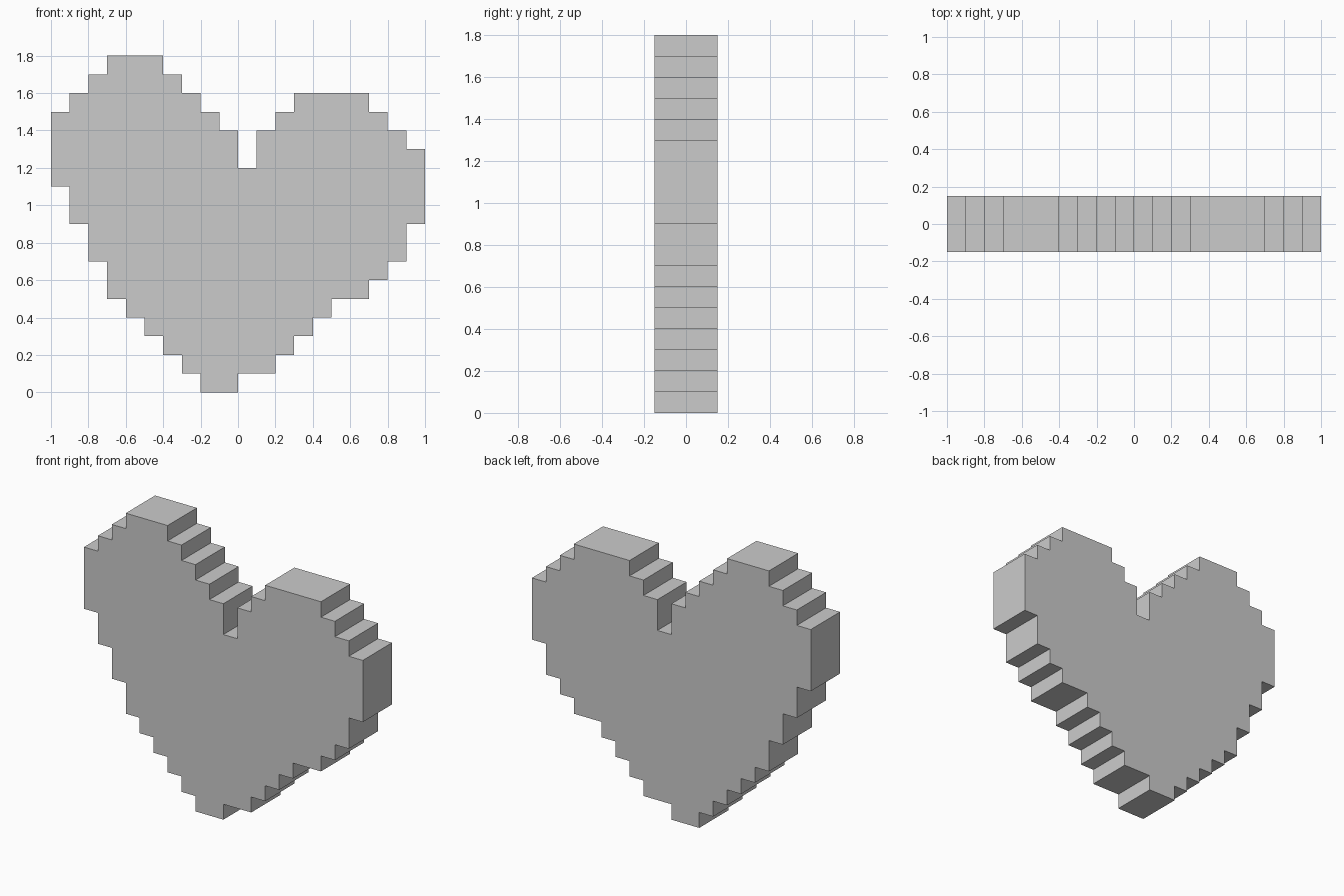
import bpy, bmesh

if "Cube" in bpy.data.objects:
    bpy.data.objects.remove(bpy.data.objects["Cube"])

UNIT = 0.1     # size of one pixel step
DEPTH = 0.3

# Stepped outline from the bottom tip, counter-clockwise: (rise, run) in pixels
STEPS = [
    (0, 2), (1, 2), (1, 1), (1, 1), (1, 1), (1, 2), (1, 1), (1, 1), (2, 1),  # lower right
    (4, -1), (1, -1), (1, -1), (1, -4),                                      # right lobe
    (-1, -1), (-1, -1), (-2, -1), (2, -1), (1, -1), (1, -1), (1, -1),        # notch
    (1, -3), (-1, -1), (-1, -1), (-1, -1),                                   # left lobe
    (-4, 1), (-2, 1), (-2, 1), (-2, 1), (-1, 1), (-1, 1), (-1, 1), (-1, 1),  # lower left
]

x, z = -2, 0
outline = [(x, z)]
for rise, run in STEPS:
    if rise:
        z += rise
        outline.append((x, z))
    x += run
    outline.append((x, z))

# Heart slab: front face extruded to the back
bm = bmesh.new()
front = bm.faces.new([bm.verts.new((px * UNIT, -DEPTH / 2, pz * UNIT)) for px, pz in outline])
ext = bmesh.ops.extrude_face_region(bm, geom=[front], use_keep_orig=True)
back = [v for v in ext["geom"] if isinstance(v, bmesh.types.BMVert)]
bmesh.ops.translate(bm, vec=(0, DEPTH, 0), verts=back)
bmesh.ops.recalc_face_normals(bm, faces=bm.faces)

mesh = bpy.data.meshes.new("pixel_heart")
bm.to_mesh(mesh)
bm.free()
heart = bpy.data.objects.new("pixel_heart", mesh)
bpy.context.collection.objects.link(heart)
